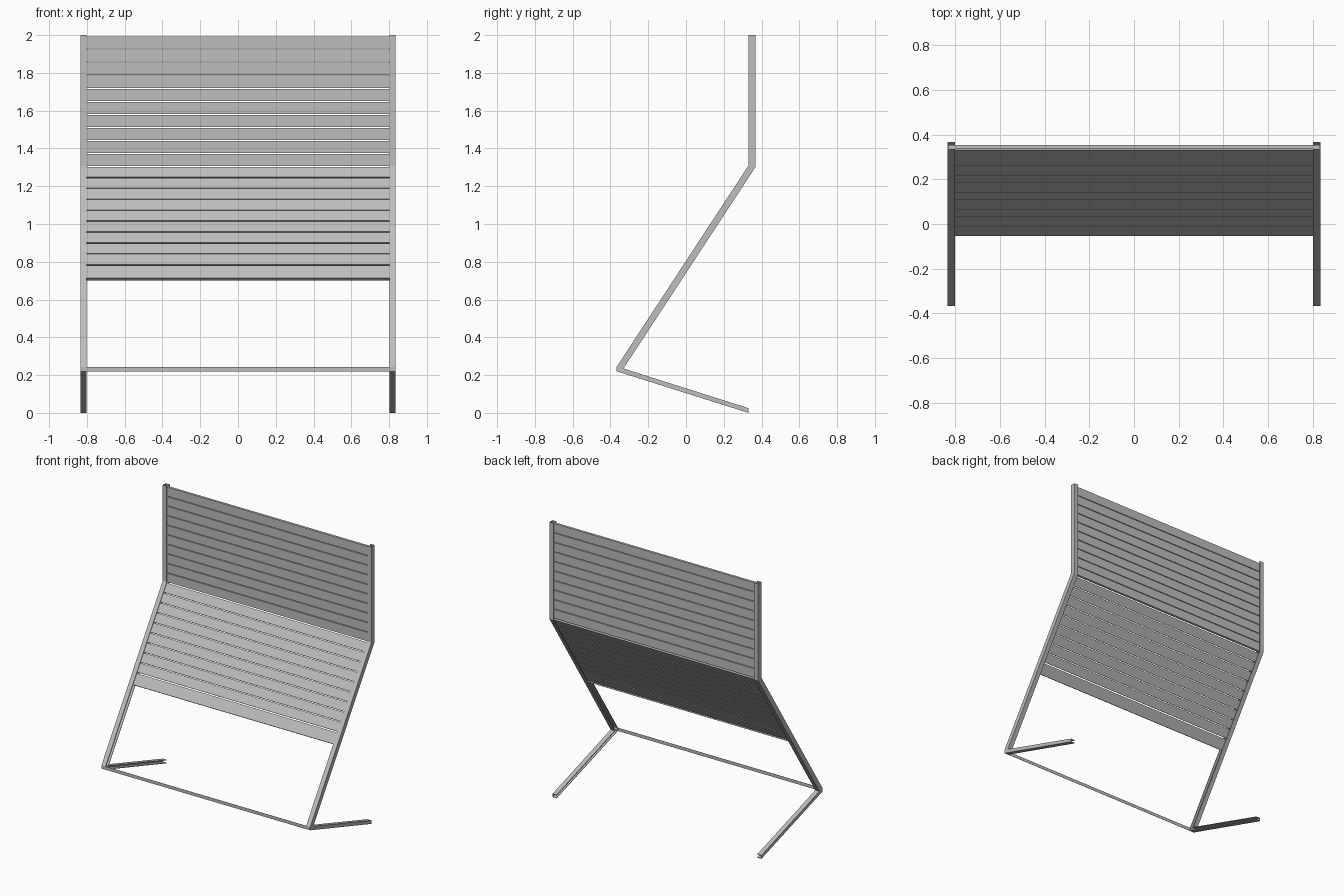
import bpy, bmesh
from mathutils import Vector

if "Cube" in bpy.data.objects:
    bpy.data.objects.remove(bpy.data.objects["Cube"])

grey = bpy.data.materials.new("light_grey_metal")
grey.diffuse_color = (0.51, 0.51, 0.51, 1)
grey.use_nodes = True
grey.node_tree.nodes["Principled BSDF"].inputs["Base Color"].default_value = grey.diffuse_color


def prisms(name, shapes, mirror=False):
    """Extrude (y, z) outlines along x; shapes = [(points, x0, x1), ...]"""
    bm = bmesh.new()
    for pts, x0, x1 in shapes:
        a = [bm.verts.new((x0, p[0], p[1])) for p in pts]
        b = [bm.verts.new((x1, p[0], p[1])) for p in pts]
        bm.faces.new(a)
        bm.faces.new(b[::-1])
        n = len(pts)
        for i in range(n):
            j = (i + 1) % n
            bm.faces.new((a[j], a[i], b[i], b[j]))
    bmesh.ops.recalc_face_normals(bm, faces=bm.faces)
    me = bpy.data.meshes.new(name)
    bm.to_mesh(me)
    bm.free()
    me.materials.append(grey)
    ob = bpy.data.objects.new(name, me)
    bpy.context.collection.objects.link(ob)
    if mirror:
        ob.modifiers.new("mirror", 'MIRROR').use_axis[0] = True
    return ob


def inset(pts, dists):
    """Offset each edge of a clockwise outline inwards by its own distance."""
    n = len(pts)
    lines = []
    for i in range(n):
        d = (pts[(i + 1) % n] - pts[i]).normalized()
        lines.append((pts[i] + Vector((d.y, -d.x)) * dists[i], d))
    out = []
    for i in range(n):
        (p, d), (q, e) = lines[i - 1], lines[i]
        t = (q - p).cross(e) / d.cross(e)
        out.append(p + d * t)
    return out


X_OUT, X_IN, T = 0.834, 0.801, 0.004

# Side frame: bent channel, open towards the slats
outline = [Vector(p) for p in [
    (0.331, 2.0), (0.367, 2.0), (0.367, 1.30), (-0.331, 0.235), (0.331, 0.025),
    (0.331, 0.0), (-0.367, 0.22), (-0.367, 0.244), (0.331, 1.31)]]
open_ends = (0, 4)
inner = inset(outline, [0 if i in open_ends else T for i in range(len(outline))])
parts = [(outline, X_OUT - T, X_OUT)]
for i in range(len(outline)):
    if i not in open_ends:
        j = (i + 1) % len(outline)
        parts.append(([outline[i], outline[j], inner[j], inner[i]], X_IN, X_OUT - T))
prisms("side_frame_channel", parts, mirror=True)

# Thin cross bar joining the two front elbows
prisms("front_cross_bar", [([(-0.367, 0.22), (-0.367, 0.244),
                             (-0.366, 0.244), (-0.366, 0.22)], -X_IN, X_IN)])

# Upright slats
PITCH, GAP, W = 0.069, 0.005, X_OUT - T
upper = []
for i in range(10):
    z = 1.992 - i * PITCH
    y0, y1 = 0.336, 0.354
    upper.append(([(y0, z), (y1, z), (y1, z - PITCH + GAP), (y0, z - PITCH + GAP)], -W, W))
prisms("upright_slats", upper)

# Sloping slats, placed along (s) and across (t) the leaning bar
origin = outline[7]
along = (outline[8] - outline[7]).normalized()
across = Vector((along.y, -along.x))


def rect(s0, s1, t0, t1):
    return [origin + along * s + across * t
            for s, t in ((s0, t0), (s1, t0), (s1, t1), (s0, t1))]


lower = []
for i in range(9):
    s = 1.268 - i * PITCH
    lower.append((rect(s - PITCH + GAP, s, 0.005, 0.023), -W, W))
lower.append((rect(0.568, 0.644, 0.005, 0.023), -W, W))
prisms("sloping_slats", lower)

# Bottom angle: lip turned back under the lowest slat
prisms("bottom_angle_lip", [(rect(0.565, 0.568, 0.005, 0.031), -W, W)])
